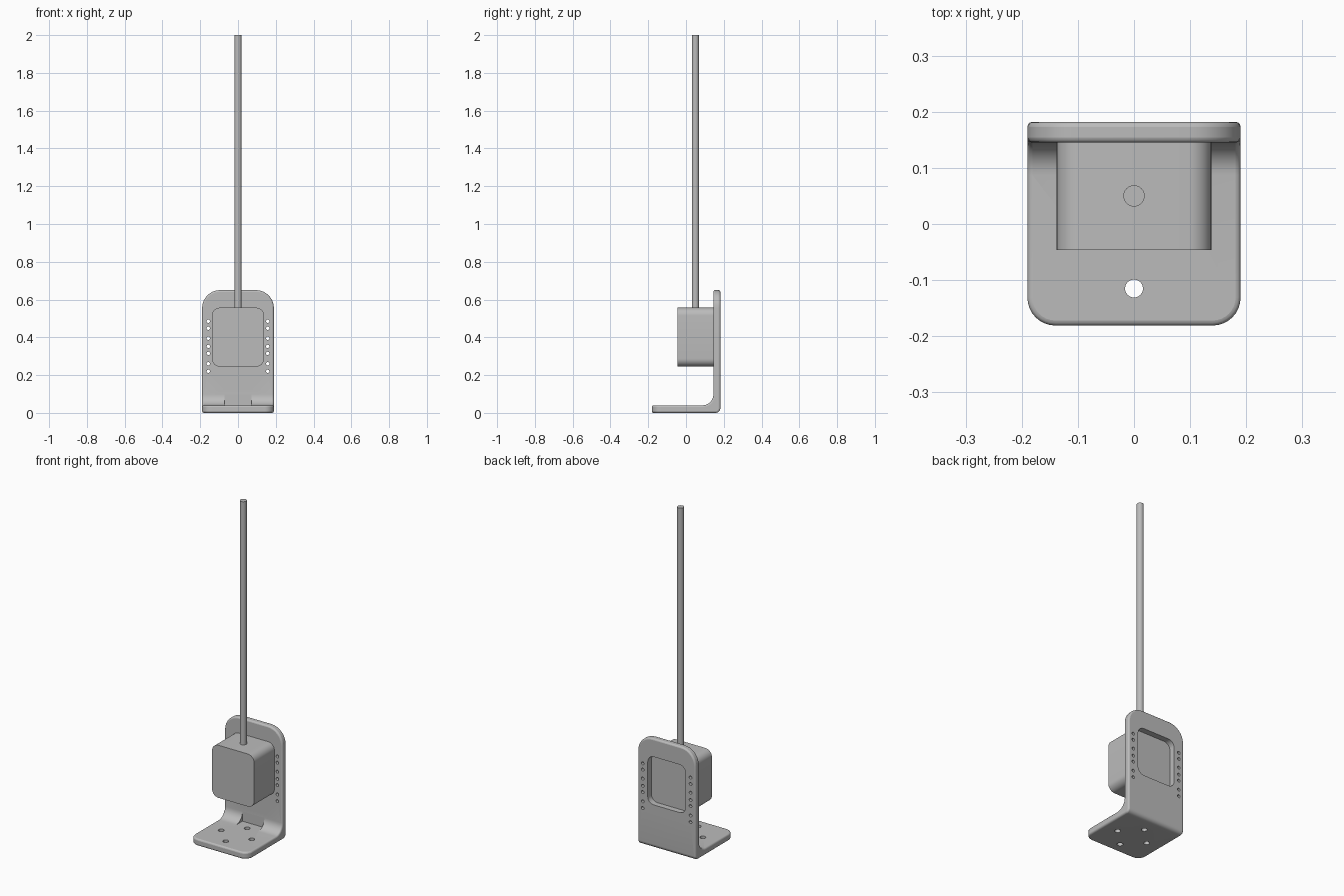
import bpy, bmesh
from math import pi, radians
from mathutils import Matrix, Vector

cube = bpy.data.objects.get("Cube")
if cube:
    bpy.data.objects.remove(cube, do_unlink=True)

GREY = (0.5, 0.5, 0.5, 1)
grey = bpy.data.materials.new("satin grey")
grey.use_nodes = True
grey.diffuse_color = GREY
grey.node_tree.nodes["Principled BSDF"].inputs["Base Color"].default_value = GREY


def finish(bm, name):
    bmesh.ops.recalc_face_normals(bm, faces=bm.faces)
    mesh = bpy.data.meshes.new(name)
    bm.to_mesh(mesh)
    bm.free()
    mesh.materials.append(grey)
    obj = bpy.data.objects.new(name, mesh)
    bpy.context.collection.objects.link(obj)
    return obj


def smooth(obj):
    bpy.ops.object.select_all(action="DESELECT")
    obj.select_set(True)
    bpy.context.view_layer.objects.active = obj
    bpy.ops.object.shade_smooth_by_angle(angle=radians(35))


def round_edges(bm, test, radius, segments=8):
    edges = [e for e in bm.edges if test(*(v.co for v in e.verts))]
    bmesh.ops.bevel(bm, geom=edges, offset=radius, segments=segments,
                    profile=0.5, affect="EDGES", clamp_overlap=False)


def box(bm, low, high):
    low, high = Vector(low), Vector(high)
    place = Matrix.Translation((low + high) / 2) @ Matrix.Diagonal((high - low).to_4d())
    bmesh.ops.create_cube(bm, size=1, matrix=place)


def rounded_block(low, high, radius):
    """Block whose outline is rounded as seen from the front."""
    bm = bmesh.new()
    box(bm, low, high)
    round_edges(bm, lambda a, b: abs(a.y - b.y) > 0.001, radius)
    return bm


def cylinder(bm, centre, radius, depth, along_y=False, segments=24):
    turn = Matrix.Rotation(pi / 2 if along_y else 0, 4, "X")
    bmesh.ops.create_cone(bm, cap_ends=True, segments=segments, radius1=radius,
                          radius2=radius, depth=depth,
                          matrix=Matrix.Translation(centre) @ turn)


# L-shaped bracket: base foot and upright plate in one piece
W, FRONT, BACK, TOP = 0.19, -0.181, 0.182, 0.65
INNER_Y, INNER_Z = 0.145, 0.04
profile = [(FRONT, 0), (BACK, 0), (BACK, TOP), (INNER_Y, TOP),
           (INNER_Y, INNER_Z), (FRONT, INNER_Z)]
bm = bmesh.new()
side = bm.faces.new([bm.verts.new((-W, y, z)) for y, z in profile])
grown = bmesh.ops.extrude_face_region(bm, geom=[side])["geom"]
bmesh.ops.translate(bm, vec=(2 * W, 0, 0),
                    verts=[g for g in grown if isinstance(g, bmesh.types.BMVert)])
bmesh.ops.recalc_face_normals(bm, faces=bm.faces)


def across(y, z):
    return lambda a, b: all(abs(p.y - y) + abs(p.z - z) < 1e-4 for p in (a, b))


round_edges(bm, across(INNER_Y, INNER_Z), 0.058)
round_edges(bm, across(BACK, 0), 0.025)
round_edges(bm, lambda a, b: min(a.z, b.z) > TOP - 1e-4 and abs(a.x - b.x) < 1e-4, 0.095)
round_edges(bm, lambda a, b: max(a.y, b.y) < FRONT + 1e-4 and abs(a.x - b.x) < 1e-4, 0.05)
bracket = finish(bm, "bracket")
edge = bracket.modifiers.new("soft edges", "BEVEL")
edge.width, edge.segments = 0.009, 3
edge.limit_method, edge.angle_limit = "ANGLE", radians(40)
edge.use_clamp_overlap = False

# Cutters: screw holes in the foot, side holes, window and screw-head pocket
holes = bmesh.new()
for x, y in [(0, -0.115), (0.1, -0.015), (-0.1, -0.015), (0, 0.085)]:
    cylinder(holes, (x, y, 0.02), 0.016, 0.1)
for z in (0.22, 0.26, 0.315, 0.352, 0.395, 0.448, 0.485):
    for x in (-0.157, 0.157):
        cylinder(holes, (x, 0.16, z), 0.009, 0.1, along_y=True, segments=16)
window = rounded_block((-0.124, 0.13, 0.258), (0.124, 0.2, 0.543), 0.04)
pocket = bmesh.new()
box(pocket, (-0.072, 0.05, INNER_Z), (0.072, INNER_Y, 0.12))

for shape, name in ((pocket, "pocket_cutter"), (holes, "hole_cutter"),
                    (window, "window_cutter")):
    cutter = finish(shape, name)
    cutter.hide_render = True
    cutter.hide_set(True)
    cut = bracket.modifiers.new(name, "BOOLEAN")
    cut.operation, cut.solver, cut.object = "DIFFERENCE", "EXACT", cutter
smooth(bracket)

# Motor housing on the front of the plate
housing = finish(rounded_block((-0.138, -0.046, 0.245), (0.138, 0.147, 0.557), 0.042), "housing")
smooth(housing)

# Tall rod rising from the housing
bm = bmesh.new()
cylinder(bm, (0, 0.05, 1.275), 0.019, 1.45, segments=32)
smooth(finish(bm, "rod"))
